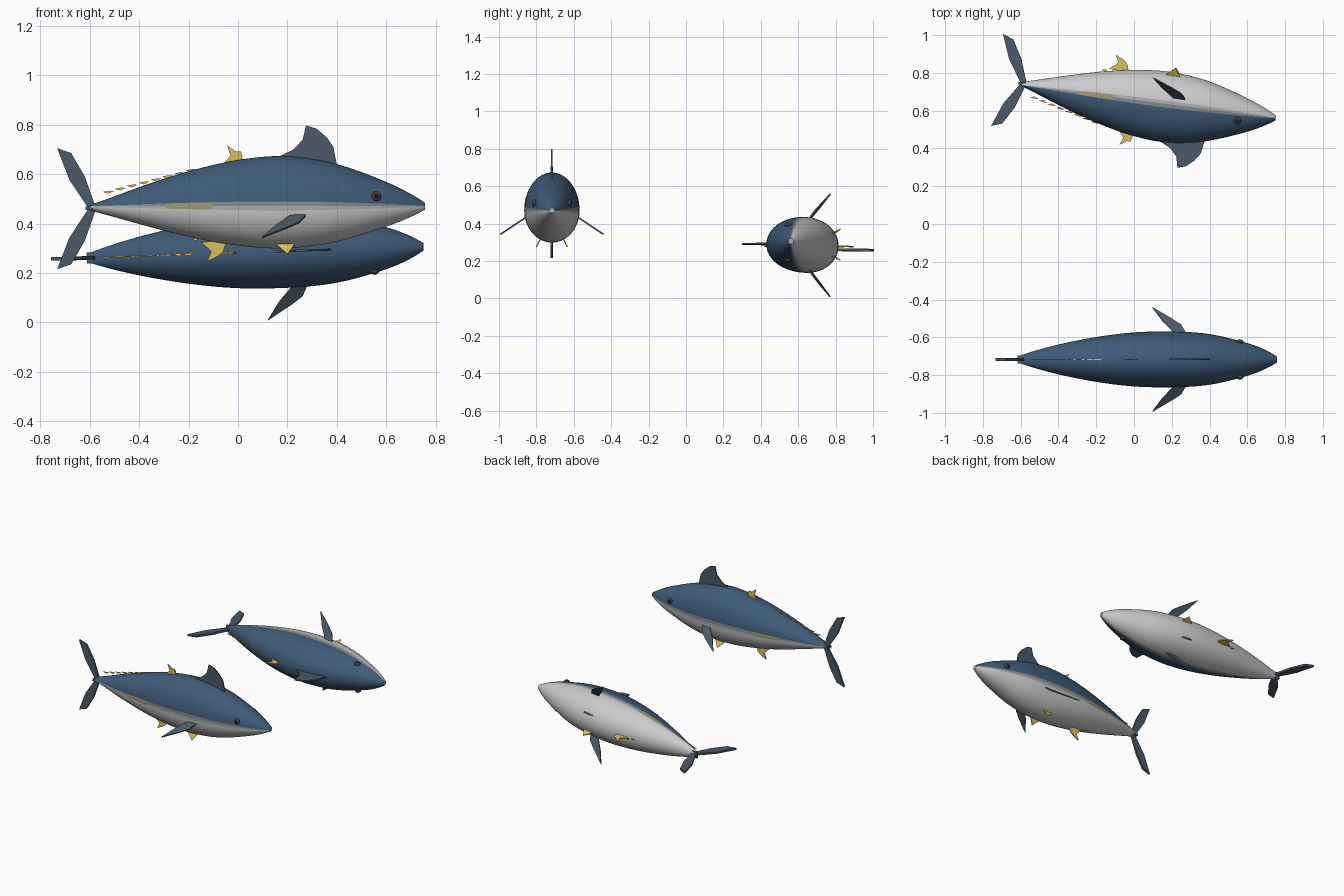
import bpy, bmesh
from math import sin, cos, pi, radians
from mathutils import Matrix, Vector

if "Cube" in bpy.data.objects:
    bpy.data.objects.remove(bpy.data.objects["Cube"])

AXIS = 0.465  # height of the body axis in the upright fish


def material(name, rgb):
    m = bpy.data.materials.new(name)
    m.diffuse_color = (*rgb, 1)
    m.use_nodes = True
    m.node_tree.nodes["Principled BSDF"].inputs["Base Color"].default_value = m.diffuse_color
    return m


BLUE = material("back_blue", (0.05, 0.105, 0.19))
MID = material("flank_blend", (0.22, 0.25, 0.28))
PALE = material("flank_pale", (0.42, 0.42, 0.42))
SILVER = material("belly_silver", (0.58, 0.58, 0.58))
GOLD = material("flank_gold", (0.35, 0.31, 0.17))
FIN = material("fin_dark", (0.07, 0.10, 0.14))
YELLOW = material("fin_yellow", (0.70, 0.52, 0.10))
EYE = material("eye_dark", (0.05, 0.055, 0.06))
PUPIL = material("pupil_black", (0.01, 0.01, 0.012))

# x, top z, bottom z, half width
STATIONS = [
    (0.757, 0.484, 0.456, 0.016), (0.70, 0.519, 0.427, 0.048),
    (0.615, 0.562, 0.393, 0.082), (0.46, 0.622, 0.342, 0.123),
    (0.33, 0.656, 0.313, 0.142), (0.17, 0.673, 0.299, 0.148),
    (0.0, 0.657, 0.311, 0.143), (-0.18, 0.617, 0.342, 0.122),
    (-0.36, 0.561, 0.387, 0.088), (-0.50, 0.510, 0.426, 0.053),
    (-0.60, 0.474, 0.453, 0.022)]


def add(name, bm, mats, M):
    bmesh.ops.recalc_face_normals(bm, faces=bm.faces)
    me = bpy.data.meshes.new(name)
    bm.to_mesh(me)
    bm.free()
    for m in mats:
        me.materials.append(m)
    ob = bpy.data.objects.new(name, me)
    bpy.context.collection.objects.link(ob)
    ob.matrix_world = M
    return ob


def smooth_stations(n=5):
    S = [Vector(s) for s in STATIONS]
    out = []
    for i in range(len(S) - 1):
        a, b, c, d = S[max(i - 1, 0)], S[i], S[i + 1], S[min(i + 2, len(S) - 1)]
        for k in range(n):
            t = k / n
            out.append(0.5 * (2 * b + (c - a) * t + (2 * a - 5 * b + 4 * c - d) * t * t
                              + (3 * b - a - 3 * c + d) * t ** 3))
    return out + [S[-1]]


def body(tag, M, segs=64):
    bm = bmesh.new()
    rings = []
    for x, top, bot, w in smooth_stations():
        mid = AXIS + 0.005
        rings.append([bm.verts.new((x, w * cos(a), mid - AXIS + sin(a) * (top - mid if sin(a) > 0 else mid - bot)))
                      for a in (2 * pi * i / segs for i in range(segs))])
    for r, q in zip(rings, rings[1:]):
        for i in range(segs):
            j = (i + 1) % segs
            f = bm.faces.new((r[i], r[j], q[j], q[i]))
            s = sin(2 * pi * (i + 0.5) / segs)
            x = r[0].co.x
            f.material_index = 0 if s > 0.1 else 1 if s > 0 else 2 if s > -0.1 else 3
            if abs(s) < 0.1 and -0.28 < x < -0.08:
                f.material_index = 4
    bm.faces.new(rings[0]).material_index = 2
    bm.faces.new(rings[-1]).material_index = 2
    for f in bm.faces:
        f.smooth = len(f.verts) == 4
    add(tag + "_body", bm, [BLUE, MID, PALE, SILVER, GOLD], M)


def plates(name, outlines, thick, mat, M, place=lambda x, z: (x, 0, z - AXIS)):
    """Flat fins from side-view outlines, thickened about their own plane."""
    bm = bmesh.new()
    for pts in outlines:
        co = [Vector(place(x, z)) for x, z in pts]
        f = bm.faces.new([bm.verts.new(c) for c in co])
        f.normal_update()
        n = f.normal * thick
        for v in f.verts:
            v.co -= n / 2
        g = bmesh.ops.extrude_face_region(bm, geom=[f], use_keep_orig=True)
        bmesh.ops.translate(bm, vec=n, verts=[e for e in g["geom"] if isinstance(e, bmesh.types.BMVert)])
    add(name, bm, [mat], M)


def ball(name, loc, scale, mat, M):
    bm = bmesh.new()
    bmesh.ops.create_uvsphere(bm, u_segments=20, v_segments=12, radius=1,
                              matrix=Matrix.Translation(loc) @ Matrix.Diagonal((*scale, 1)))
    for f in bm.faces:
        f.smooth = True
    add(name, bm, [mat], M)


def fish(tag, M):
    body(tag, M)
    # Dorsal and anal fins
    plates(tag + "_first_dorsal", [[(0.15, 0.65), (0.17, 0.673), (0.225, 0.70), (0.262, 0.74), (0.275, 0.797),
           (0.318, 0.784), (0.36, 0.748), (0.386, 0.71), (0.402, 0.63)]], 0.008, FIN, M)
    plates(tag + "_second_dorsal", [[(-0.07, 0.63), (-0.03, 0.675), (-0.045, 0.717), (-0.01, 0.692),
           (0.012, 0.692), (0.024, 0.64)]], 0.007, YELLOW, M)
    plates(tag + "_anal_fin", [[(-0.15, 0.325), (-0.108, 0.287), (-0.125, 0.247), (-0.085, 0.265),
           (-0.06, 0.285), (-0.045, 0.33)]], 0.007, YELLOW, M)
    # Finlets along the tail
    fl = []
    for i in range(8):
        x, z = -0.515 + 0.048 * i, 0.525 + 0.0125 * i
        fl.append([(x + 0.013, z + 0.006), (x - 0.003, z + 0.008), (x - 0.032, z + 0.003), (x - 0.01, z - 0.004)])
    fl.append([(-0.155, 0.35), (-0.165, 0.331), (-0.19, 0.334)])
    plates(tag + "_finlets", fl, 0.005, YELLOW, M)
    # Crescent tail, lower lobe mirrored
    lobe = [(-0.605, 0.46), (-0.683, 0.578), (-0.732, 0.705), (-0.675, 0.685), (-0.62, 0.59), (-0.574, 0.46)]
    plates(tag + "_tail", [lobe, [(x, 0.92 - z) for x, z in lobe]], 0.014, FIN, M)
    for side, s in (("left", 1), ("right", -1)):
        # Pectoral and pelvic fins
        plates(f"{tag}_pectoral_{side}", [[(0.285, 0.445), (0.215, 0.434), (0.15, 0.39), (0.097, 0.343),
               (0.20, 0.383), (0.25, 0.405)]], 0.008, FIN, M,
               lambda x, z: (x, s * (0.13 + (0.44 - z) * 1.5), z - AXIS))
        plates(f"{tag}_pelvic_{side}", [[(0.155, 0.315), (0.20, 0.275), (0.228, 0.315), (0.225, 0.335)]], 0.006,
               YELLOW, M, lambda x, z: (x, s * (0.055 + (0.33 - z) * 0.5), z - AXIS))
        # Eyes
        ball(f"{tag}_eye_{side}", (0.56, s * 0.094, 0.045), (0.02, 0.011, 0.02), EYE, M)
        ball(f"{tag}_pupil_{side}", (0.56, s * 0.101, 0.046), (0.011, 0.006, 0.011), PUPIL, M)
    # Keel at the tail root
    bm = bmesh.new()
    bmesh.ops.create_cube(bm, size=1, matrix=Matrix.Translation((-0.595, 0, -0.004))
                          @ Matrix.Diagonal((0.045, 0.044, 0.014, 1)))
    add(tag + "_keel", bm, [FIN], M)


# One fish upright, one lying on its side
fish("upright_fish", Matrix.Translation((0, -0.717, AXIS)))
fish("lying_fish", Matrix.Translation((0, 0.663, 0.281)) @ Matrix.Rotation(radians(-7.4), 4, 'Z')
     @ Matrix.Rotation(-0.033, 4, 'Y') @ Matrix.Rotation(radians(90), 4, 'X'))
